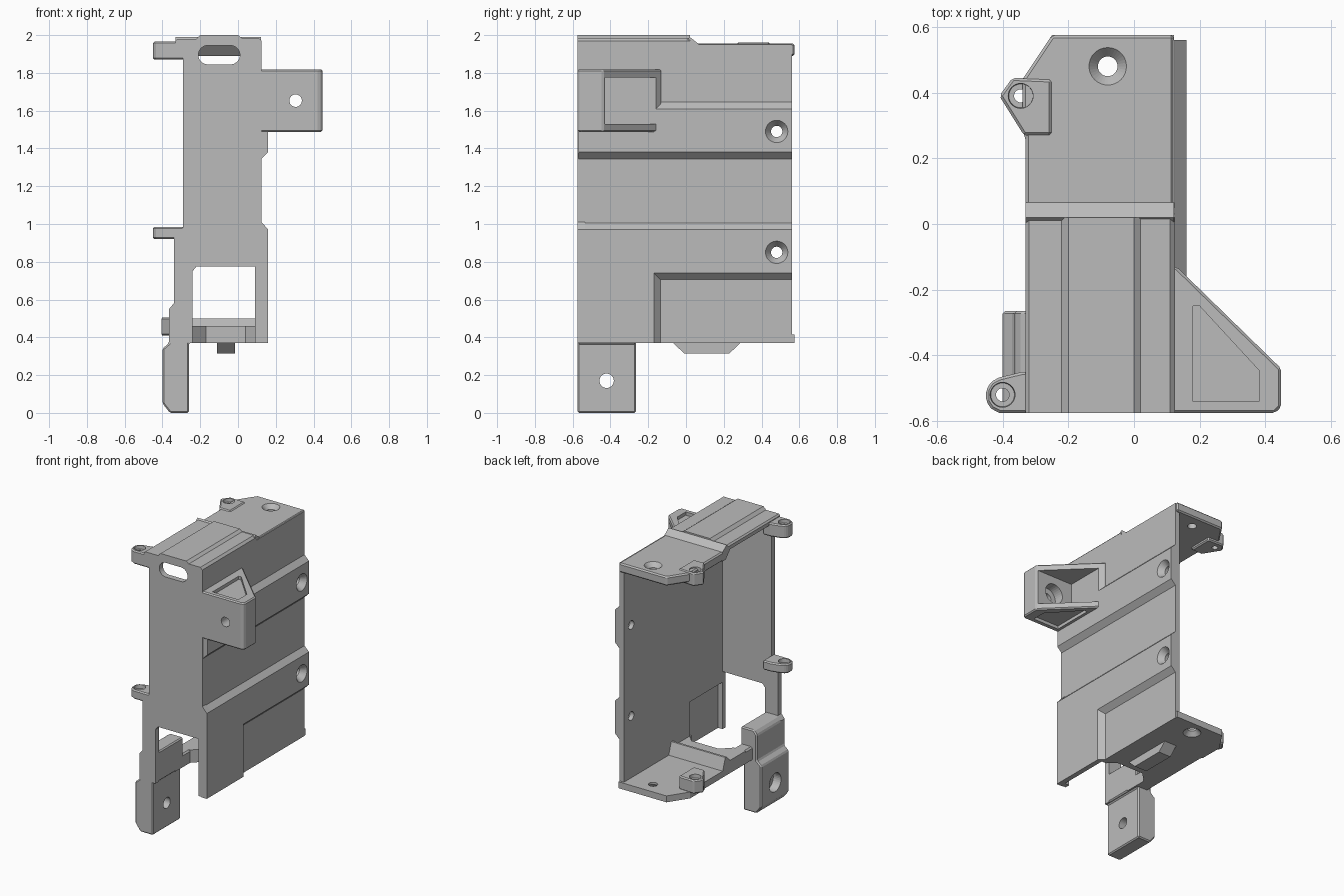
import bpy, bmesh
from mathutils import Vector

cube = bpy.data.objects.get("Cube")
if cube:
    bpy.data.objects.remove(cube)

grey = bpy.data.materials.new("plain_grey")
grey.use_nodes = True
COLOR = (0.5, 0.5, 0.5, 1)
grey.diffuse_color = COLOR
grey.node_tree.nodes["Principled BSDF"].inputs["Base Color"].default_value = COLOR

PLACE = {"x": lambda a, b, d: (d, a, b),
         "y": lambda a, b, d: (a, d, b),
         "z": lambda a, b, d: (a, b, d)}


def finish(name, bm):
    bmesh.ops.recalc_face_normals(bm, faces=bm.faces)
    me = bpy.data.meshes.new(name)
    bm.to_mesh(me)
    bm.free()
    me.materials.append(grey)
    ob = bpy.data.objects.new(name, me)
    bpy.context.collection.objects.link(ob)
    return ob


def bake(ob):
    dg = bpy.context.evaluated_depsgraph_get()
    dg.update()
    me = bpy.data.meshes.new_from_object(ob.evaluated_get(dg))
    ob.modifiers.clear()
    ob.data = me


def prism(name, pts, axis, lo, hi, bevel=0):
    """Extrude a 2D outline along an axis."""
    bm = bmesh.new()
    put = PLACE[axis]
    ends = [[bm.verts.new(put(a, b, d)) for a, b in pts] for d in (lo, hi)]
    for ring in ends:
        bm.faces.new(ring)
    n = len(pts)
    for i in range(n):
        j = (i + 1) % n
        bm.faces.new((ends[0][i], ends[0][j], ends[1][j], ends[1][i]))
    ob = finish(name, bm)
    if bevel:
        m = ob.modifiers.new("edge", "BEVEL")
        m.width, m.segments, m.limit_method = bevel, 1, "ANGLE"
        bake(ob)
    return ob


def box(name, x, y, z, bevel=0):
    return prism(name, [(x[0], y[0]), (x[1], y[0]), (x[1], y[1]), (x[0], y[1])], "z", *z, bevel)


def cone(name, a, b, axis, lo, hi, r1, r2):
    """Round cutter between two depths along an axis."""
    p, q = Vector(PLACE[axis](a, b, lo)), Vector(PLACE[axis](a, b, hi))
    bm = bmesh.new()
    bmesh.ops.create_cone(bm, cap_ends=True, segments=32, radius1=r1, radius2=r2, depth=(q - p).length)
    bm.transform((q - p).to_track_quat("Z", "Y").to_matrix().to_4x4())
    bmesh.ops.translate(bm, verts=bm.verts, vec=(p + q) / 2)
    return finish(name, bm)


def cut(ob, *cutters):
    for c in cutters:
        c.hide_render = True
        m = ob.modifiers.new("cut", "BOOLEAN")
        m.operation, m.solver, m.object = "DIFFERENCE", "EXACT", c
        bake(ob)
        bpy.data.objects.remove(c)


# Side wall with an inner pocket at its lower front corner
wall = prism("side_wall", [(-.57, .37), (.56, .37), (.56, 1.95), (.03, 1.95), (.01, 1.97), (-.57, 1.97)],
             "x", .09, .125)
cut(wall, box("c", (.05, .2), (-.535, -.17), (.3, .7)))
corner = prism("corner_panel", [(.125, -.57), (.16, -.57), (.16, -.17), (.125, -.135)], "z", .37, .74)
cut(corner, box("c", (.1, .125), (-.535, -.17), (.3, .7)))

# Two raised ribs across the wall
ribs = {
    "upper_rib": prism("upper_rib", [(.12, 1.65), (.16, 1.61), (.16, 1.38), (.12, 1.34)], "y", -.57, .56),
    "lower_rib": prism("lower_rib", [(.12, 1.01), (.16, .97), (.16, .74), (.12, .7)], "y", -.57, .56)}
for (name, rib), z in zip(ribs.items(), (1.49, .85)):
    for ob in (rib, wall):
        cut(ob, cone("c", .48, z, "x", .05, .2, .03, .03),
            cone("c", .48, z, "x", .12, .161, .03, .06))

# Front plate with a vent slot and an open window
front = prism("front_plate", [
    (-.29, 1.97), (-.29, .98), (-.34, .96), (-.34, .58), (-.365, .55), (-.365, .37),
    (-.24, .37), (-.24, .75), (-.22, .775), (.09, .775), (.115, .75), (.115, .37),
    (.16, .37), (.16, .97), (.125, 1.01), (.125, 1.97)], "y", -.575, -.535)
cut(front, box("c", (-.16, -.04), (-.7, -.4), (1.845, 1.945)),
    cone("c", -.16, 1.895, "y", -.7, -.4, .05, .05),
    cone("c", -.04, 1.895, "y", -.7, -.4, .05, .05))

# Top cover: raised front half, ramp, lower back half
prism("top_front", [(-.33, 1.945), (-.33, 1.97), (-.32, 1.98), (-.22, 1.98), (-.2, 2), (0, 2),
                    (.02, 1.985), (.11, 1.985), (.125, 1.97), (.125, 1.945)], "y", -.575, .02)
prism("top_ramp", [(.02, 1.99), (.065, 1.955), (.065, 1.89), (.03, 1.89), (-.02, 1.945)], "x", -.33, .122)
BACK = [(.122, .575), (-.25, .575), (-.34, .44), (-.34, .28), (-.33, .265)]
top_back = prism("top_back", BACK + [(-.33, .03), (.122, .03)], "z", 1.89, 1.955, .01)
cut(top_back, cone("c", -.08, .48, "z", 1.8, 2, .03, .03),
    cone("c", -.08, .48, "z", 1.925, 1.956, .03, .058))

# Bottom cover with a cut-out behind the window
bottom = prism("bottom_plate", BACK + [
    (-.33, -.35), (-.24, -.35), (-.24, -.19), (-.17, -.12), (.04, -.12), (.09, -.17), (.122, -.17)],
    "z", .37, .415)
cut(bottom, cone("c", -.08, .48, "z", .3, .5, .03, .03),
    cone("c", -.08, .48, "z", .369, .4, .058, .03))
step = prism("bottom_step", [(-.19, .41), (-.19, .46), (-.02, .46), (.02, .5), (.035, .5), (.065, .41)],
             "x", -.33, .1)
cut(step, prism("c", [(-.24, -.3), (-.24, -.19), (-.17, -.12), (.04, -.12), (.09, -.17), (.09, -.3)],
                "z", .3, .6))
prism("side_rail", [(-.33, .4), (-.33, .45), (-.32, .46), (-.25, .46), (-.24, .45), (-.24, .4)],
      "y", -.35, .02)
prism("bottom_bump", [(-.07, .372), (-.01, .315), (.23, .315), (.29, .372)], "x", -.11, -.015)

# Leg with a cross hole
leg = prism("leg", [(-.26, .005), (-.36, .005), (-.4, .05), (-.4, .34), (-.365, .37), (-.365, .55),
                    (-.34, .58), (-.24, .58), (-.24, .37), (-.26, .37)], "y", -.575, -.265, .008)
cut(leg, cone("c", -.42, .17, "x", -.5, -.1, .038, .038),
    cone("c", -.42, .17, "x", -.45, -.34, .065, .065))
for v in leg.data.vertices:
    if v.co.z < .02:
        v.co.z = max(0, v.co.z - .005)


# Screw lugs on the open side
def lug(name, x, y, z, outline):
    ob = prism(name, outline, "z", *z, .008)
    cut(ob, cone("c", x, y, "z", z[0] - .1, z[1] + .1, .02, .02),
        cone("c", x, y, "z", z[1] - .025, z[1] + .001, .036, .038))


FRONT_LUG = [(-.28, -.575), (-.41, -.575), (-.435, -.562), (-.45, -.54), (-.45, -.505),
             (-.435, -.48), (-.41, -.467), (-.34, -.45), (-.28, -.45)]
BACK_LUG = [(-.25, .44), (-.37, .445), (-.41, .39), (-.335, .27), (-.25, .27)]
for tag, z in (("upper", (1.87, 1.965)), ("middle", (.92, .985))):
    lug(tag + "_front_lug", -.4, -.52, z, FRONT_LUG)
for tag, z in (("upper", (1.87, 1.962)), ("lower", (.41, .505))):
    lug(tag + "_back_lug", -.345, .39, z, BACK_LUG)

# Side bracket: triangular block hollowed between two flanges
bracket = prism("side_bracket", [(.1, -.575), (.43, -.575), (.448, -.557), (.448, -.44), (.13, -.13),
                                 (.1, -.13)], "z", 1.488, 1.818, .008)
cut(bracket, box("c", (.16, .6), (-.43, 0), (1.53, 1.775)),
    cone("c", .305, 1.653, "y", -.7, -.3, .033, .033),
    cone("c", .305, 1.653, "y", -.5, -.42, .07, .07))
POCKET = [(.18, -.25), (.18, -.54), (.38, -.54), (.38, -.445), (.2, -.25)]
cut(bracket, prism("c", POCKET, "z", 1.795, 1.9), prism("c", POCKET, "z", 1.4, 1.51))
